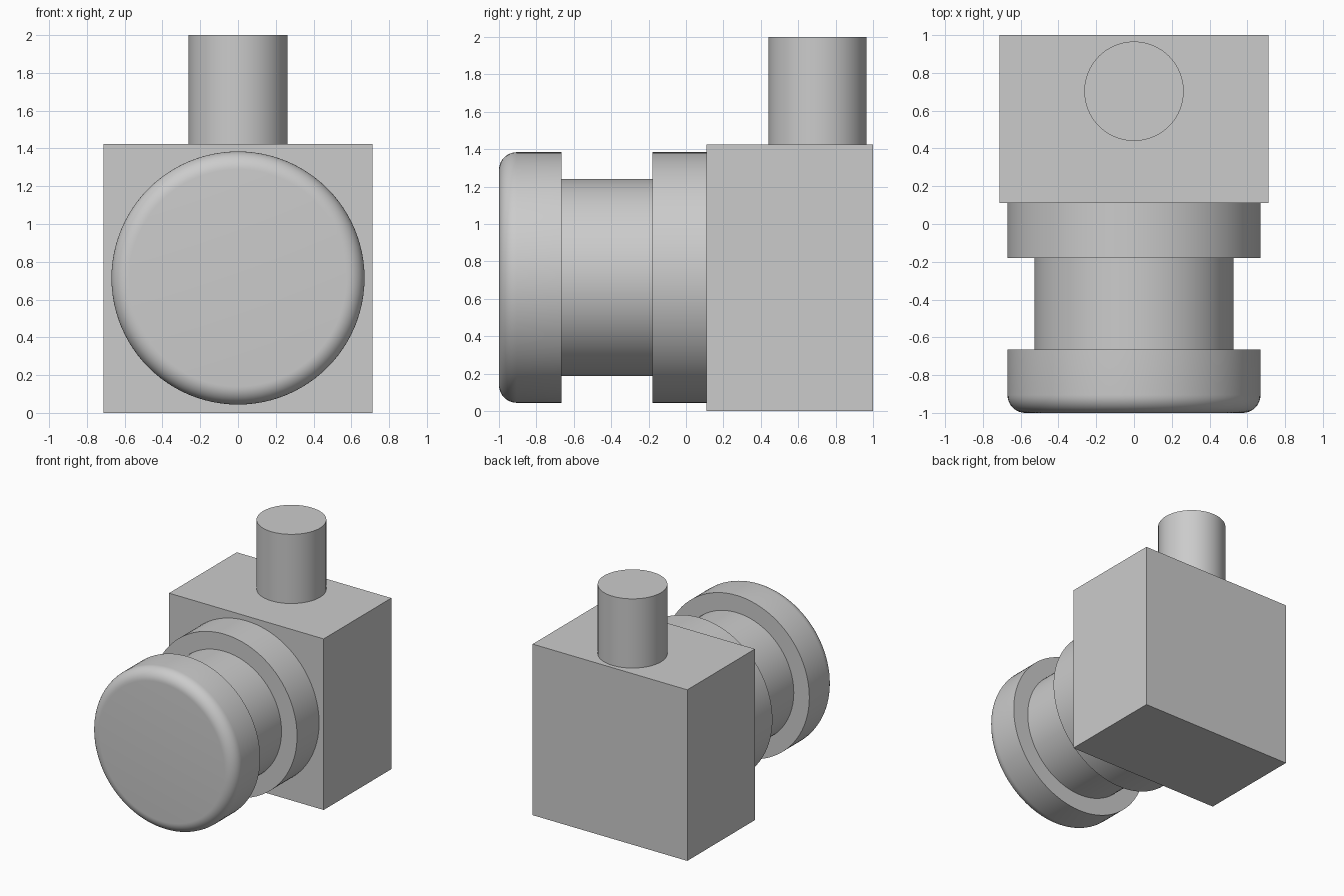
import bpy, bmesh
from math import radians, sin, cos, pi
from mathutils import Matrix, Vector

if "Cube" in bpy.data.objects:
    bpy.data.objects.remove(bpy.data.objects["Cube"], do_unlink=True)

SEGMENTS = 96
AXIS_Z = 0.714   # height of the knob axis

grey = bpy.data.materials.new("plain grey")
grey.use_nodes = True
colour = (0.6, 0.6, 0.6, 1)
grey.diffuse_color = colour
grey.node_tree.nodes["Principled BSDF"].inputs["Base Color"].default_value = colour


def finish(name, bm, smooth=True):
    """Turn a bmesh into a named, shaded object."""
    bmesh.ops.recalc_face_normals(bm, faces=bm.faces)
    mesh = bpy.data.meshes.new(name)
    bm.to_mesh(mesh)
    bm.free()
    mesh.materials.append(grey)
    obj = bpy.data.objects.new(name, mesh)
    bpy.context.collection.objects.link(obj)
    if smooth:
        bpy.ops.object.select_all(action='DESELECT')
        obj.select_set(True)
        bpy.context.view_layer.objects.active = obj
        bpy.ops.object.shade_smooth_by_angle(angle=radians(30))
    return obj


def lathe(name, profile):
    """Revolve (radius, y) points around the knob axis."""
    bm = bmesh.new()
    verts = [bm.verts.new((r, y, AXIS_Z)) for r, y in profile]
    edges = [bm.edges.new(pair) for pair in zip(verts, verts[1:])]
    bmesh.ops.spin(bm, geom=verts + edges, cent=(0, 0, AXIS_Z), axis=(0, 1, 0),
                   angle=2 * pi, steps=SEGMENTS, use_duplicate=False)
    bmesh.ops.remove_doubles(bm, verts=bm.verts, dist=0.0005)
    return finish(name, bm)


# Square body block
bm = bmesh.new()
bmesh.ops.create_cube(bm, size=1, matrix=Matrix.Translation((0, 0.555, 0.712))
                      @ Matrix.Diagonal((1.424, 0.89, 1.424, 1)))
finish("body_block", bm, smooth=False)

# Upright stem on the block
bm = bmesh.new()
bmesh.ops.create_cone(bm, cap_ends=True, segments=SEGMENTS, radius1=0.263, radius2=0.263,
                      depth=0.6, matrix=Matrix.Translation((0, 0.703, 1.7)))
finish("top_stem", bm)

# Knob: rounded head, narrow neck and collar in one turned profile
HEAD, NECK, ROUND = 0.67, 0.527, 0.095
rounding = [(HEAD - ROUND + ROUND * sin(a), -1 + ROUND - ROUND * cos(a))
            for a in (pi / 2 * i / 10 for i in range(11))]
lathe("turned_knob", [(0, -1)] + rounding + [
    (HEAD, -0.665), (NECK, -0.665), (NECK, -0.18),
    (HEAD, -0.18), (HEAD, 0.11), (0, 0.11)])
